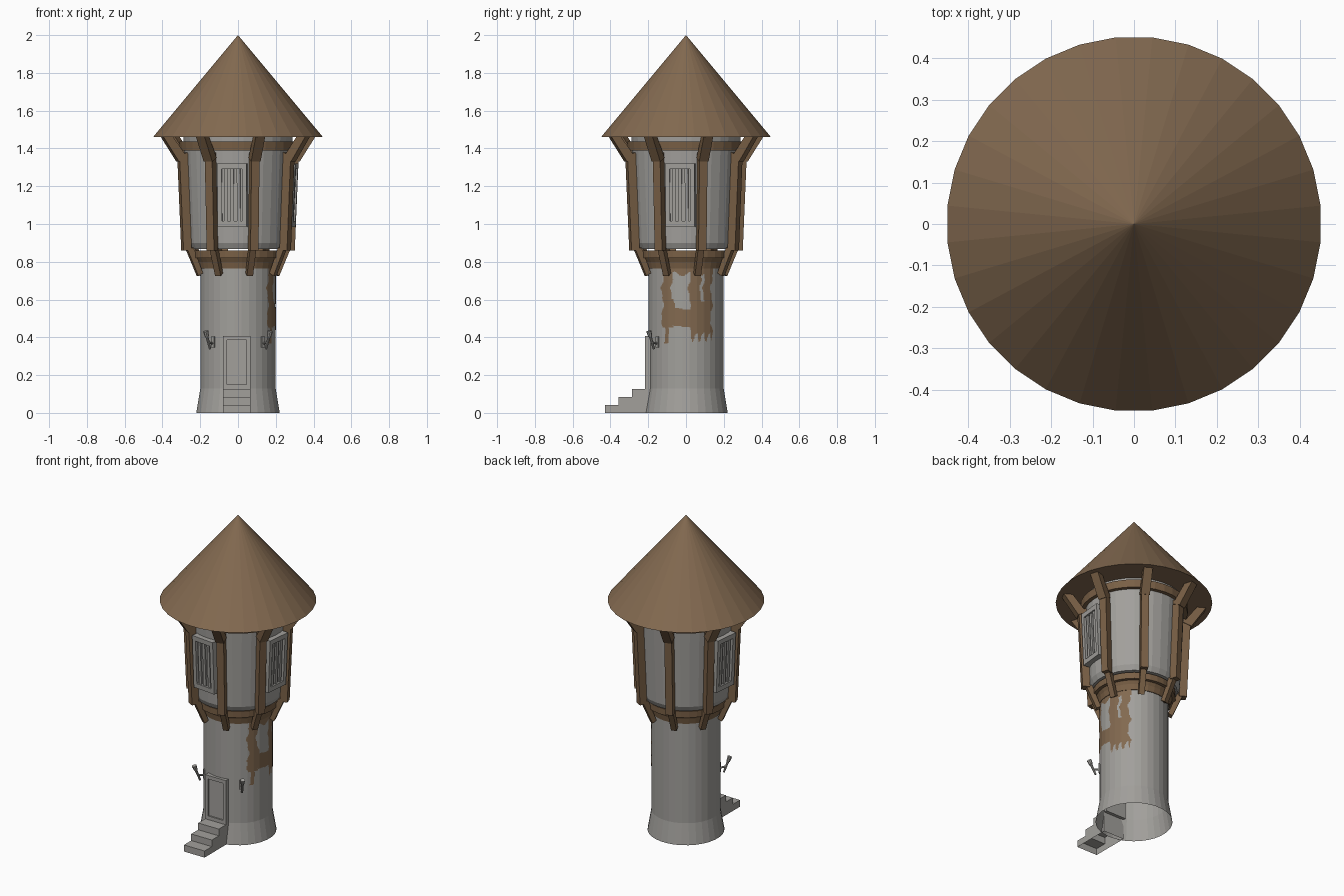
import bpy, bmesh, math
from mathutils import Vector

if "Cube" in bpy.data.objects:
    bpy.data.objects.remove(bpy.data.objects["Cube"])

N = 32
TURN = -6.0          # the timber frame is turned slightly clockwise


def material(name, rgb):
    m = bpy.data.materials.new(name)
    m.diffuse_color = (*rgb, 1)
    m.use_nodes = True
    m.node_tree.nodes["Principled BSDF"].inputs["Base Color"].default_value = m.diffuse_color
    return m


STONE = material("grey_stone", (0.36, 0.35, 0.33))
ROOF = material("roof_brown", (0.225, 0.142, 0.08))
WOOD = material("timber_brown", (0.19, 0.115, 0.06))


def finish(bm, name, mat, fix=True):
    if fix:
        bmesh.ops.recalc_face_normals(bm, faces=bm.faces)
    me = bpy.data.meshes.new(name)
    bm.to_mesh(me)
    bm.free()
    me.materials.append(mat)
    ob = bpy.data.objects.new(name, me)
    bpy.context.collection.objects.link(ob)
    return ob


def lathe(name, profile, mat, closed=False):
    """Spin an (r, z) profile, listed bottom to top on the outside."""
    bm = bmesh.new()
    rings = []
    for r, z in profile:
        if r == 0:
            rings.append([bm.verts.new((0, 0, z))] * N)
        else:
            rings.append([bm.verts.new((r * math.cos(a), r * math.sin(a), z))
                          for a in ((i + 0.5) * math.tau / N for i in range(N))])
    pairs = list(zip(rings, rings[1:]))
    if closed:
        pairs.append((rings[-1], rings[0]))
    for lo, hi in pairs:
        for i in range(N):
            j = (i + 1) % N
            vs = list(dict.fromkeys((lo[i], lo[j], hi[j], hi[i])))
            bm.faces.new(vs)
    return finish(bm, name, mat, fix=False)


def prism(name, poly, az, width, mat, off=0.0, open_bottom=False):
    """Extrude an (r, z) outline sideways and place it at azimuth az."""
    a = math.radians(az)
    out, side = Vector((math.cos(a), math.sin(a), 0)), Vector((-math.sin(a), math.cos(a), 0))
    bm = bmesh.new()
    ends = [[bm.verts.new(out * r + side * (off + s * width / 2) + Vector((0, 0, z)))
             for r, z in poly] for s in (-1, 1)]
    bm.faces.new(ends[0])
    bm.faces.new(ends[1][::-1])
    n = len(poly)
    for i in range(n):
        j = (i + 1) % n
        bm.faces.new((ends[0][i], ends[1][i], ends[1][j], ends[0][j]))
    bmesh.ops.recalc_face_normals(bm, faces=bm.faces)
    if open_bottom:
        low = [f for f in bm.faces if f.normal.z < -0.9]
        bmesh.ops.delete(bm, geom=low, context='FACES_ONLY')
    return finish(bm, name, mat, fix=False)


# Main shaft, timber collar, upper room and roof
lathe("tower_shaft", [(0.222, 0), (0.2, 0.13), (0.2, 0.8)], STONE)
lathe("timber_collar", [(0.2, 0.765), (0.204, 0.765), (0.21, 0.80), (0.22, 0.82),
                        (0.24, 0.82), (0.24, 0.86), (0.2, 0.86)], WOOD)
lathe("upper_room", [(0.2, 0.868), (0.25, 0.868), (0.265, 0.9), (0.29, 1.46)], STONE)
lathe("top_ring", [(0.285, 1.388), (0.31, 1.388), (0.312, 1.437), (0.285, 1.437)], WOOD, True)
lathe("cone_roof", [(0, 1.46), (0.452, 1.46), (0, 2.0)], ROOF)

# Eight timber posts with lower braces and eave braces
for k in range(8):
    az = TURN + 22.5 + 45 * k
    prism("post", [(0.262, 0.86), (0.307, 0.86), (0.329, 1.36), (0.284, 1.38)], az, 0.044, WOOD)
    prism("eave_brace", [(0.285, 1.35), (0.333, 1.33), (0.418, 1.46), (0.365, 1.46)],
          az, 0.052, WOOD)
    prism("lower_brace", [(0.198, 0.74), (0.223, 0.725), (0.285, 0.868), (0.25, 0.875)],
          az, 0.034, WOOD)


# Three shuttered windows that follow the leaning wall
def panel(name, z0, z1, d0, d1, az, width, off=0.0):
    wall = lambda z: 0.265 + 0.025 * (z - 0.9) / 0.56
    prism(name, [(wall(z0) + d0, z0), (wall(z0) + d1, z0),
                 (wall(z1) + d1, z1), (wall(z1) + d0, z1)], az, width, STONE, off)


for az in (TURN - 90, TURN, TURN + 180):
    panel("window_pane", 1.0, 1.3, -0.02, 0.012, az, 0.13)
    panel("window_sill", 0.985, 1.015, -0.02, 0.03, az, 0.156)
    panel("window_lintel", 1.29, 1.32, -0.02, 0.03, az, 0.156)
    for s in (-1, 1):
        panel("window_jamb", 1.015, 1.29, -0.02, 0.03, az, 0.024, s * 0.066)
    for i in range(3):
        panel("window_bar", 1.015, 1.29, 0.0, 0.022, az, 0.018, (i - 1) * 0.034)

# Door with raised frame, and steps
DX = -0.007
prism("door_leaf", [(0.17, 0.13), (0.207, 0.13), (0.207, 0.4), (0.17, 0.4)], -90, 0.13, STONE, DX)
prism("door_lintel", [(0.17, 0.385), (0.216, 0.385), (0.216, 0.408), (0.17, 0.408)],
      -90, 0.145, STONE, DX)
prism("door_threshold", [(0.17, 0.127), (0.216, 0.127), (0.216, 0.15), (0.17, 0.15)],
      -90, 0.145, STONE, DX)
for s in (-1, 1):
    prism("door_jamb", [(0.17, 0.15), (0.216, 0.15), (0.216, 0.385), (0.17, 0.385)],
          -90, 0.02, STONE, DX + s * 0.0625)
prism("steps", [(0.19, 0), (0.43, 0), (0.43, 0.042), (0.357, 0.042), (0.357, 0.084),
                (0.287, 0.084), (0.287, 0.127), (0.19, 0.127)], -90, 0.145, STONE, DX,
      open_bottom=True)


# Wall torches either side of the door
def rod(name, p, q, r0, r1, az):
    a = math.radians(az)
    p, q = (Vector((r * math.cos(a), r * math.sin(a), z)) for r, z in (p, q))
    d = q - p
    bm = bmesh.new()
    bmesh.ops.create_cone(bm, cap_ends=True, segments=8, radius1=r0, radius2=r1, depth=d.length)
    rot = d.to_track_quat('Z', 'Y')
    for v in bm.verts:
        v.co = rot @ v.co + (p + q) / 2
    finish(bm, name, STONE)


for az in (-49, -131):
    prism("torch_plate", [(0.192, 0.345), (0.206, 0.345), (0.206, 0.405), (0.192, 0.405)],
          az, 0.022, STONE)
    rod("torch_arm", (0.2, 0.368), (0.236, 0.372), 0.006, 0.006, az)
    rod("torch_stick", (0.225, 0.338), (0.252, 0.408), 0.006, 0.008, az)
    rod("torch_head", (0.251, 0.405), (0.261, 0.433), 0.011, 0.014, az)


# Ragged brown stain on the right-hand wall: thin skin over the shaft facets
def stained(y, z):
    y += 0.006 * math.sin(z * 41) + 0.003 * math.sin(z * 97)
    left = -0.125 < y < -0.068 and z > 0.365 and (z < 0.6 or y < -0.075)
    left = left and not (y < -0.115 and z < 0.45) and not (z < 0.45 and y > -0.095)
    bridge = -0.12 < y < 0.13 and 0.455 + 0.1 * abs(y) < z < 0.545 + 0.2 * abs(y)
    right = 0.018 < y < 0.135 and z > 0.375 + 0.05 * math.sin(y * 90) ** 2
    gap = 0.078 < y < 0.094 and z > 0.59
    top = z > 0.735 + 0.012 * math.sin(y * 70)
    return left or bridge or (right and not gap) or (top and -0.125 < y < 0.14)


bm = bmesh.new()
step = math.tau / N
NA, NZ = 70, 100
grid = []
for i in range(NA + 1):
    a = -0.8 + 1.6 * i / NA
    r = 0.2 * math.cos(step / 2) / math.cos(a - round(a / step) * step) + 0.0015
    grid.append([bm.verts.new((r * math.cos(a), r * math.sin(a), 0.35 + 0.42 * j / NZ))
                 for j in range(NZ + 1)])
for i in range(NA):
    for j in range(NZ):
        c = (grid[i][j].co + grid[i + 1][j + 1].co) / 2
        if stained(c.y, c.z):
            bm.faces.new((grid[i][j], grid[i + 1][j], grid[i + 1][j + 1], grid[i][j + 1]))
bmesh.ops.delete(bm, geom=[v for v in bm.verts if not v.link_faces], context='VERTS')
finish(bm, "wall_stain", ROOF, fix=False)
